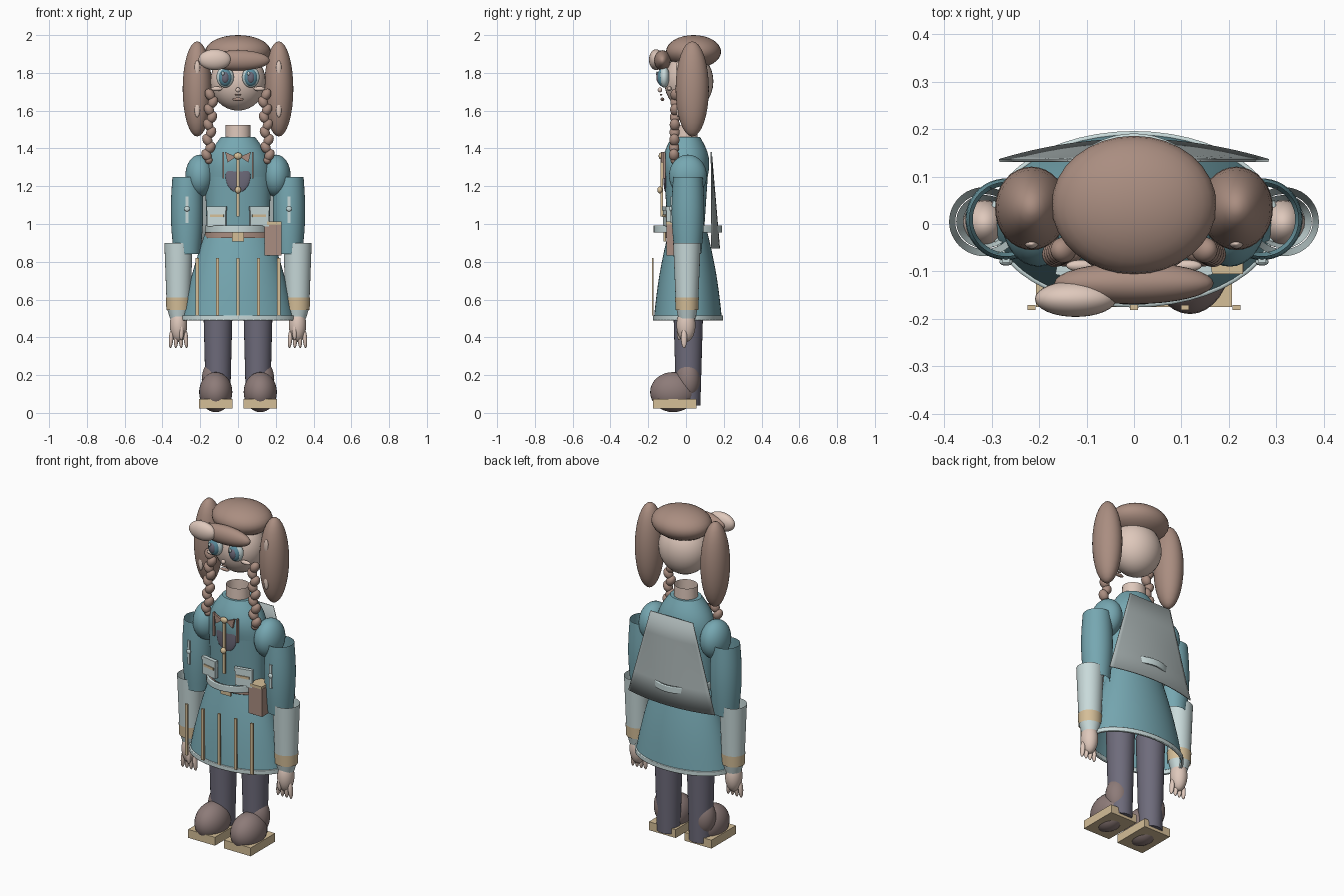
import bpy, bmesh, math
from mathutils import Matrix, Vector, Euler

cube = bpy.data.objects.get("Cube")
if cube:
    bpy.data.objects.remove(cube, do_unlink=True)


def material(name, red, green, blue):
    linear = [channel ** 2.2 for channel in (red, green, blue)] + [1]
    mat = bpy.data.materials.new(name)
    mat.use_nodes = True
    mat.diffuse_color = linear
    mat.node_tree.nodes["Principled BSDF"].inputs["Base Color"].default_value = linear
    return mat


teal = material("teal cloth", red=0.46, green=0.65, blue=0.69)
brown = material("brown hair", red=0.66, green=0.55, blue=0.5)
skin = material("pale skin", red=0.87, green=0.78, blue=0.73)
pale = material("pale grey trim", red=0.78, green=0.85, blue=0.85)
tan = material("tan trim", red=0.83, green=0.74, blue=0.59)
slate = material("slate cloth", red=0.43, green=0.42, blue=0.48)
leather = material("shoe leather", red=0.55, green=0.48, blue=0.47)
grey = material("grey cape", red=0.66, green=0.7, blue=0.7)
eye_blue = material("eye blue", red=0.36, green=0.55, blue=0.62)
parts = []


def finish(name, bm, mat, thickness=0):
    bmesh.ops.recalc_face_normals(bm, faces=bm.faces)
    mesh = bpy.data.meshes.new(name)
    bm.to_mesh(mesh)
    bm.free()
    mesh.materials.append(mat)
    part = bpy.data.objects.new(name, mesh)
    bpy.context.collection.objects.link(part)
    if thickness:
        part.modifiers.new("thickness", "SOLIDIFY").thickness = thickness
    parts.append(part)


def placement(centre, size, turn):
    return Matrix.LocRotScale(Vector(centre), Euler(turn), Vector(size))


def ball(name, mat, centre, radii, turn=(0, 0, 0)):
    bm = bmesh.new()
    bmesh.ops.create_uvsphere(bm, u_segments=32, v_segments=16, radius=1,
                              matrix=placement(centre, radii, turn))
    finish(name, bm, mat)


def box(name, mat, centre, size, turn=(0, 0, 0)):
    bm = bmesh.new()
    bmesh.ops.create_cube(bm, size=1, matrix=placement(centre, size, turn))
    finish(name, bm, mat)


def grid_faces(bm, rows):
    for lower, upper in zip(rows, rows[1:]):
        for a, b, c, d in zip(lower, lower[1:], upper[1:], upper):
            bm.faces.new((a, b, c, d))


def tube(name, mat, bottom, top, low, high, centre=(0, 0), bulge=0, capped=False, thickness=0):
    """Elliptical tube from radii low to radii high, swelling in the middle by bulge."""
    bm = bmesh.new()
    rows, steps, sides = [], 8, 48
    for step in range(steps + 1):
        t = step / steps
        swell = bulge * math.sin(math.pi * t)
        rx, ry = Vector(low).lerp(Vector(high), t) + Vector((swell, swell))
        row = []
        for side in range(sides):
            angle = math.tau * side / sides
            row.append(bm.verts.new((centre[0] + rx * math.cos(angle),
                                     centre[1] + ry * math.sin(angle),
                                     bottom + (top - bottom) * t)))
        rows.append(row + row[:1])
    grid_faces(bm, rows)
    if capped:
        bm.faces.new(rows[0][:-1])
        bm.faces.new(rows[-1][:-1])
    finish(name, bm, mat, thickness)


# Head and hair
ball("head", skin, centre=(0, 0.015, 1.755), radii=(0.147, 0.13, 0.155))
ball("hair_cap", brown, centre=(0, 0.04, 1.912), radii=(0.174, 0.146, 0.088))
ball("fringe", brown, centre=(0, -0.125, 1.866), radii=(0.168, 0.044, 0.054))
ball("fringe_tuft", skin, centre=(-0.123, -0.158, 1.87), radii=(0.086, 0.038, 0.055))

# Face centre
ball("nose", skin, centre=(0, -0.138, 1.71), radii=(0.013, 0.012, 0.013))
ball("mouth", brown, centre=(0, -0.132, 1.684), radii=(0.018, 0.007, 0.005))
ball("lower_lip", brown, centre=(0, -0.125, 1.66), radii=(0.03, 0.01, 0.009))

# Neck, torso and skirt
middle = (0, 0.01)
tube("neck", skin, bottom=1.42, top=1.525, low=(0.068, 0.062), high=(0.066, 0.06))
tube("torso", teal, bottom=0.95, top=1.25, low=(0.165, 0.095), high=(0.175, 0.115))
tube("shoulder_yoke", teal, bottom=1.25, top=1.46, low=(0.175, 0.115), high=(0.09, 0.075),
     bulge=0.025, capped=True)
tube("skirt", teal, bottom=0.5, top=0.97, low=(0.298, 0.18), high=(0.168, 0.1),
     centre=middle, bulge=0.01)
tube("skirt_hem", pale, bottom=0.49, top=0.515, low=(0.304, 0.186), high=(0.304, 0.186),
     centre=middle, thickness=0.012)
tube("waist_ring", pale, bottom=0.955, top=0.992, low=(0.176, 0.181), high=(0.176, 0.181),
     centre=middle, thickness=0.012)
tube("belt", brown, bottom=0.925, top=0.955, low=(0.175, 0.11), high=(0.175, 0.11),
     thickness=0.012)
box("belt_buckle", tan, centre=(0, -0.112, 0.935), size=(0.065, 0.012, 0.055))
for place in range(-2, 3):
    box("skirt_stripe", tan, centre=(place * 0.108, -0.176, 0.667), size=(0.017, 0.01, 0.305))

# Curved back cape, flaring downward
bm = bmesh.new()
columns, drops = 24, 4
cape_rows = []
for drop in range(drops + 1):
    t = drop / drops
    across = [2 * column / columns - 1 for column in range(columns + 1)]
    cape_rows.append([bm.verts.new(((0.14 + 0.145 * t) * u,
                                    0.137 + 0.043 * t * (1 - u * u),
                                    1.38 - 0.51 * t)) for u in across])
grid_faces(bm, cape_rows)
finish("back_cape", bm, grey, thickness=0.006)

# Chest ornament
ball("chest_oval", slate, centre=(0, -0.108, 1.255), radii=(0.066, 0.012, 0.088))
box("chest_cord", tan, centre=(0, -0.128, 1.2), size=(0.014, 0.012, 0.32))
ball("top_bead", tan, centre=(0, -0.132, 1.36), radii=(0.022, 0.013, 0.018))
ball("middle_bead", tan, centre=(0, -0.138, 1.18), radii=(0.017, 0.014, 0.018))

# Hip pouch
box("hip_pouch", brown, centre=(0.186, -0.06, 0.915), size=(0.09, 0.085, 0.165))
box("pouch_flap", tan, centre=(0.19, -0.06, 1.004), size=(0.08, 0.09, 0.016))

for s, side in ((1, "left"), (-1, "right")):
    # Eyes and cheeks
    eye = s * 0.068
    ball(f"{side}_eye_white", pale, centre=(eye, -0.115, 1.778), radii=(0.046, 0.028, 0.056))
    ball(f"{side}_iris", eye_blue, centre=(eye, -0.128, 1.776), radii=(0.035, 0.024, 0.046))
    ball(f"{side}_pupil", slate, centre=(eye, -0.142, 1.776), radii=(0.02, 0.015, 0.031))
    ball(f"{side}_eye_glint", pale, centre=(eye - 0.012, -0.154, 1.797), radii=(0.008, 0.006, 0.01))
    ball(f"{side}_cheek", skin, centre=(s * 0.113, -0.088, 1.716), radii=(0.03, 0.012, 0.012))

    # Side tails with pale flecks
    tail = s * 0.216
    ball(f"{side}_hair_tail", brown, centre=(tail, 0.033, 1.715), radii=(0.077, 0.088, 0.252))
    for height in (1.825, 1.605):
        ball(f"{side}_hair_fleck", skin, centre=(tail, -0.042, height), radii=(0.014, 0.01, 0.04))

    # Braids made of alternating beads
    beads = 9
    for bead in range(beads):
        t = bead / beads
        sway = s * (-1) ** bead
        ball(f"{side}_braid_bead", brown,
             centre=(s * (0.14 + 0.02 * t) + 0.009 * sway, -0.055 - 0.01 * t, 1.685 - 0.36 * t),
             radii=(0.025, 0.027, 0.033), turn=(0, sway / 2, 0))
    ball(f"{side}_braid_tip", brown, centre=(s * 0.155, -0.062, 1.338), radii=(0.02, 0.02, 0.02))

    # Arms
    sleeve, forearm = s * 0.27, s * 0.315
    wrist = (forearm, 0.005)
    ball(f"{side}_shoulder", teal, centre=(s * 0.202, 0.01, 1.255), radii=(0.077, 0.1, 0.112))
    tube(f"{side}_upper_sleeve", teal, bottom=0.84, top=1.25, low=(0.07, 0.07),
         high=(0.077, 0.078), centre=(sleeve, 0.01), bulge=0.012)
    box(f"{side}_sleeve_slit", pale, centre=(sleeve, -0.076, 1.075), size=(0.016, 0.01, 0.14))
    ball(f"{side}_sleeve_button", pale, centre=(sleeve, -0.08, 1.08), radii=(0.014, 0.008, 0.014))
    tube(f"{side}_forearm", pale, bottom=0.55, top=0.9, low=(0.062, 0.058),
         high=(0.075, 0.073), centre=wrist)
    tube(f"{side}_wrist", pale, bottom=0.5, top=0.55, low=(0.045, 0.045),
         high=(0.06, 0.056), centre=wrist)
    tube(f"{side}_cuff", tan, bottom=0.545, top=0.61, low=(0.064, 0.06),
         high=(0.067, 0.063), centre=wrist)

    # Hands
    ball(f"{side}_palm", skin, centre=(forearm, 0, 0.465), radii=(0.046, 0.05, 0.09))
    for finger in range(4):
        spread = (finger - 1.5) * 0.026
        ball(f"{side}_finger", skin, centre=(forearm + spread, -0.01, 0.395),
             radii=(0.012, 0.016, 0.052), turn=(0, -spread * 2, 0))
    ball(f"{side}_thumb", skin, centre=(s * 0.3, -0.035, 0.43), radii=(0.013, 0.014, 0.045))

    # Legs and shoes
    foot = s * 0.118
    tube(f"{side}_leg", slate, bottom=0.04, top=0.62, low=(0.064, 0.064), high=(0.079, 0.081),
         centre=(s * 0.106, 0.012), capped=True)
    ball(f"{side}_ankle", leather, centre=(s * 0.124, 0.01, 0.175), radii=(0.068, 0.065, 0.105))
    ball(f"{side}_shoe", leather, centre=(foot, -0.068, 0.11), radii=(0.088, 0.122, 0.106))
    box(f"{side}_sole", tan, centre=(foot, -0.06, 0.048), size=(0.177, 0.23, 0.05))

    # Pockets and chest ribbons
    pocket, facing = s * 0.112, (0, 0, s * 0.2)
    box(f"{side}_pocket", pale, centre=(pocket, -0.102, 1.035), size=(0.1, 0.022, 0.095), turn=facing)
    box(f"{side}_pocket_flap", pale, centre=(pocket, -0.106, 1.082), size=(0.106, 0.022, 0.02), turn=facing)
    box(f"{side}_pocket_stripe", tan, centre=(pocket, -0.114, 1.043), size=(0.075, 0.008, 0.014), turn=facing)
    box(f"{side}_chest_ribbon", brown, centre=(s * 0.078, -0.115, 1.31), size=(0.01, 0.014, 0.14))
    bm = bmesh.new()
    wing = [bm.verts.new((s * x, y, z)) for y in (-0.12, -0.132)
            for x, z in ((0.01, 1.355), (0.068, 1.382), (0.055, 1.325))]
    bmesh.ops.convex_hull(bm, input=wing)
    finish(f"{side}_bow_wing", bm, brown)

# Smooth shading with sharp rims
bpy.ops.object.select_all(action="DESELECT")
for part in parts:
    part.select_set(True)
bpy.context.view_layer.objects.active = parts[0]
bpy.ops.object.shade_smooth_by_angle(angle=math.radians(40))
